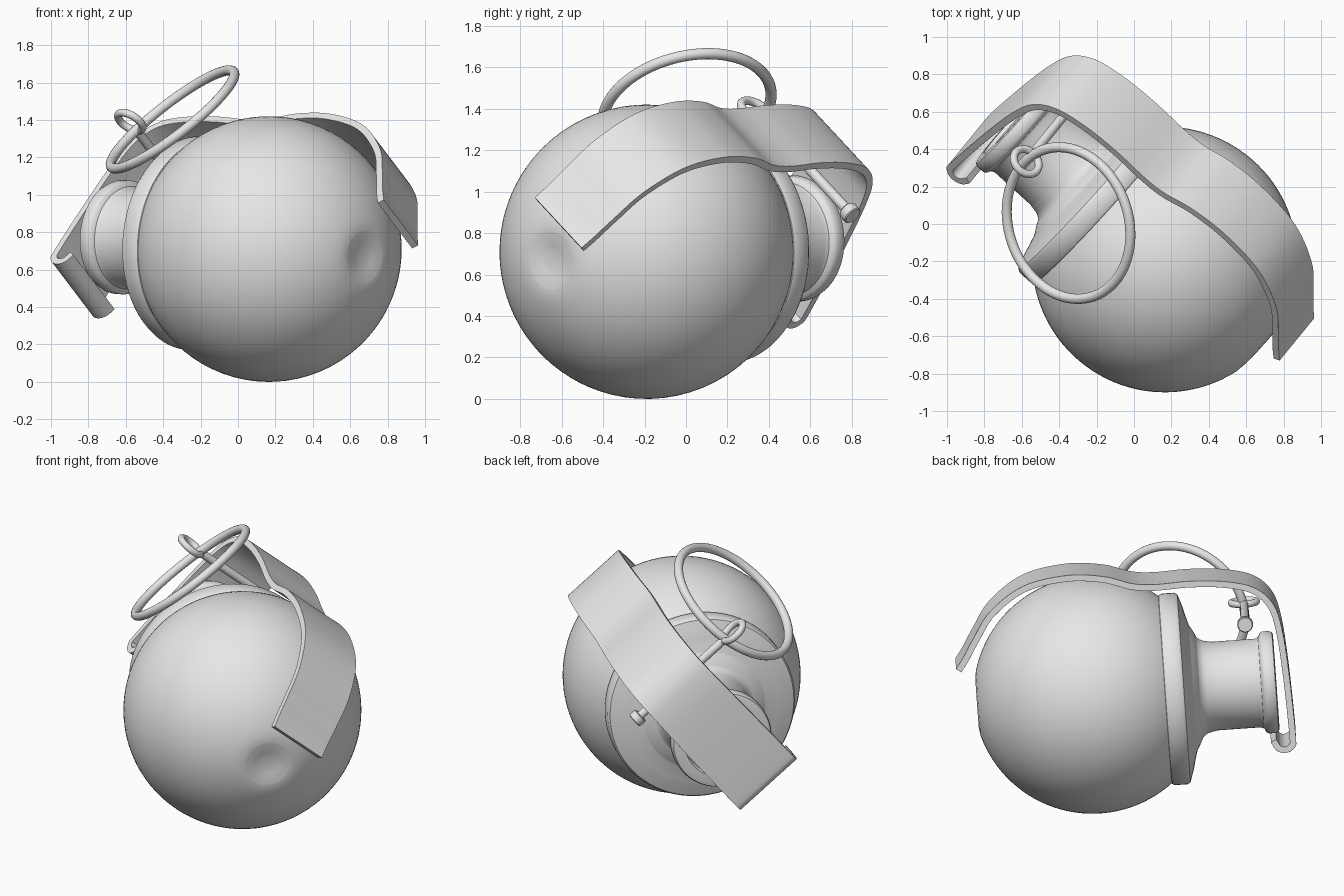
import bpy, bmesh, math
from mathutils import Vector, Matrix
from mathutils.geometry import interpolate_bezier

if "Cube" in bpy.data.objects:
    bpy.data.objects.remove(bpy.data.objects["Cube"])

# One plain grey for every part
grey = bpy.data.materials.new("plain_grey")
grey.use_nodes = True
grey.diffuse_color = (0.8, 0.8, 0.8, 1)
grey.node_tree.nodes["Principled BSDF"].inputs["Base Color"].default_value = (0.8, 0.8, 0.8, 1)

# Tilted working frame: X along the neck, Y across the lever, Z towards the lever
axis = Vector((-0.74, 0.67, 0.06)).normalized()
across = Vector((-0.49, -0.59, 0.64))
across = (across - axis * across.dot(axis)).normalized()
up = axis.cross(across)
frame = Matrix((axis, across, up)).transposed().to_4x4()
frame.translation = (0.165, -0.19, 0.71)


def finish(name, bm, matrix=frame, angle=35):
    bmesh.ops.recalc_face_normals(bm, faces=bm.faces)
    mesh = bpy.data.meshes.new(name)
    bm.to_mesh(mesh)
    bm.free()
    mesh.materials.append(grey)
    obj = bpy.data.objects.new(name, mesh)
    obj.matrix_world = matrix
    bpy.context.collection.objects.link(obj)
    bpy.ops.object.select_all(action='DESELECT')
    obj.select_set(True)
    bpy.context.view_layer.objects.active = obj
    bpy.ops.object.shade_smooth_by_angle(angle=math.radians(angle))
    return obj


def smooth_path(points, steps=8):
    """Rounded path through the given points."""
    pts = [Vector(p) for p in points]
    ends = [2 * pts[0] - pts[1]] + pts + [2 * pts[-1] - pts[-2]]
    path = []
    for i in range(1, len(pts)):
        p0, p1, p2, p3 = ends[i - 1:i + 3]
        path += interpolate_bezier(p1, p1 + (p2 - p0) / 6, p2 - (p3 - p1) / 6, p2, steps + 1)[:-1]
    return path + [pts[-1]]


def lathe(name, profile, segments=96, offset=(0, 0, 0), direction=(1, 0, 0)):
    """Turn (along, radius) points around the given direction."""
    bm = bmesh.new()
    verts = [bm.verts.new((a, 0, r)) for a, r in profile]
    edges = [bm.edges.new(pair) for pair in zip(verts, verts[1:])]
    bmesh.ops.spin(bm, geom=verts + edges, cent=(0, 0, 0), axis=(1, 0, 0),
                   angle=math.tau, steps=segments)
    bmesh.ops.remove_doubles(bm, verts=bm.verts, dist=0.0005)
    turn = Vector((1, 0, 0)).rotation_difference(Vector(direction)).to_matrix().to_4x4()
    bm.transform(Matrix.Translation(offset) @ turn)
    return finish(name, bm)


def torus(name, radius, wire, matrix, around=96, sides=16):
    bm = bmesh.new()
    loop = [bm.verts.new((radius + wire * math.cos(t), 0, wire * math.sin(t)))
            for t in (math.tau * i / sides for i in range(sides))]
    edges = [bm.edges.new((loop[i - 1], loop[i])) for i in range(sides)]
    bmesh.ops.spin(bm, geom=loop + edges, cent=(0, 0, 0), axis=(0, 0, 1),
                   angle=math.tau, steps=around)
    bmesh.ops.remove_doubles(bm, verts=bm.verts, dist=0.0005)
    return finish(name, bm, matrix, 80)


# Round body with a shallow dimple opposite the neck
R = 0.71
dimple = smooth_path([(-0.674, 0, 0), (-0.677, 0.05, 0), (-0.685, 0.10, 0), (-0.69, 0.145, 0)], 5)
body_profile = [(p.x, p.y) for p in dimple]
for i in range(49):
    t = math.radians(16 + 164 * i / 48)
    body_profile.append((-R * math.cos(t), R * math.sin(t)))
lathe("round_body", body_profile)

# Collar, with a bevelled rim and a hollow curve that runs into the neck
collar_curve = smooth_path([(0.575, 0.48, 0), (0.59, 0.42, 0), (0.615, 0.345, 0),
                            (0.66, 0.285, 0), (0.73, 0.265, 0)], 5)
lathe("collar_and_neck", [(0.42, 0.45), (0.43, 0.55), (0.437, 0.565), (0.455, 0.573),
                          (0.53, 0.573), (0.548, 0.562)]
      + [(p.x, p.y) for p in collar_curve]
      + [(0.99, 0.265), (1.01, 0.275), (1.02, 0.295), (1.035, 0.305), (1.075, 0.305),
         (1.095, 0.297), (1.10, 0.28), (1.10, 0.23), (1.08, 0.22), (1.08, 0)])

# Lever: (along, height, far edge, near edge) swept as a bent strip
lever_rows = [
    (-0.785, 0.235, -0.19, 0.19), (-0.735, 0.305, -0.19, 0.193), (-0.67, 0.41, -0.19, 0.197),
    (-0.56, 0.565, -0.19, 0.205), (-0.36, 0.70, -0.19, 0.217), (-0.11, 0.745, -0.19, 0.227),
    (0.11, 0.725, -0.193, 0.232), (0.28, 0.67, -0.196, 0.235), (0.42, 0.655, -0.20, 0.235),
    (0.62, 0.66, -0.20, 0.235), (0.82, 0.645, -0.20, 0.237), (0.99, 0.60, -0.20, 0.24),
    (1.09, 0.51, -0.20, 0.24), (1.135, 0.37, -0.20, 0.242), (1.16, 0.10, -0.205, 0.245),
    (1.175, -0.30, -0.207, 0.247), (1.165, -0.36, -0.207, 0.247), (1.125, -0.38, -0.207, 0.247),
    (1.085, -0.365, -0.207, 0.247), (1.06, -0.32, -0.207, 0.247)]
bm = bmesh.new()
far = [bm.verts.new(p) for p in smooth_path([(a, low, h) for a, h, low, high in lever_rows])]
near = [bm.verts.new(p) for p in smooth_path([(a, high, h) for a, h, low, high in lever_rows])]
for i in range(len(far) - 1):
    bm.faces.new((far[i], near[i], near[i + 1], far[i + 1]))
lever = finish("lever", bm, angle=80)
solid = lever.modifiers.new("thickness", 'SOLIDIFY')
solid.thickness, solid.offset = 0.038, 0
bevel = lever.modifiers.new("rounded_edges", 'BEVEL')
bevel.width, bevel.segments, bevel.limit_method = 0.012, 3, 'ANGLE'
bevel.angle_limit = math.radians(60)
bevel.harden_normals = True

# Pin running crosswise under the lever, with a round head
PIN = Vector((0.94, 0, 0.41))
lathe("safety_pin", [(-0.42, 0), (-0.42, 0.025), (0.26, 0.025), (0.26, 0.042), (0.265, 0.047),
                     (0.305, 0.047), (0.31, 0.042), (0.31, 0)],
      segments=24, offset=PIN, direction=(0, -1, 0))

# Wire eye at the end of the pin
torus("pin_eye", 0.075, 0.021, frame @ Matrix.Translation(PIN + Vector((0, 0.485, 0))), 48, 12)

# Large pull ring hanging through the eye
tilt = Vector((-0.6, -0.2, 0.77)).to_track_quat('Z', 'Y').to_matrix().to_4x4()
torus("pull_ring", 0.414, 0.027, Matrix.Translation((-0.35, 0.005, 1.403)) @ tilt)
